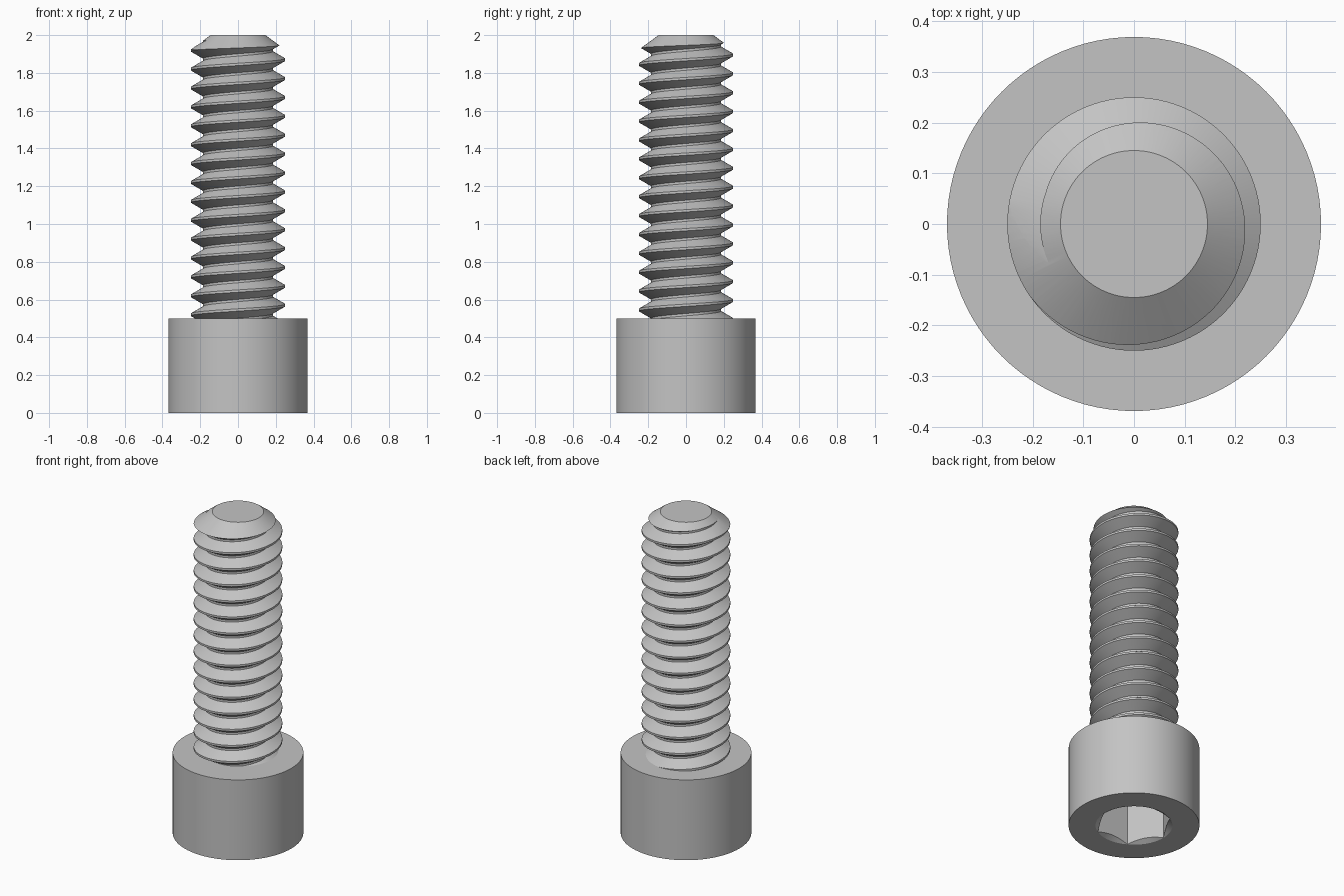
import bpy
import bmesh
from math import cos, sin, pi, tan, radians

default = bpy.data.objects.get("Cube")
if default:
    bpy.data.objects.remove(default, do_unlink=True)

HEAD_R, HEAD_H = 0.369, 0.5
CREST_R, ROOT_R, PITCH = 0.25, 0.185, 0.1
TIP_R, LENGTH, TIP_SLOPE = 0.145, 2.0, 0.73
HEX_R, SOCKET_DEPTH = 0.2165, 0.25
SEGMENTS = 96

steel = bpy.data.materials.new("plain grey steel")
steel.use_nodes = True
grey = (0.55, 0.55, 0.55, 1)
steel.diffuse_color = grey
steel.node_tree.nodes["Principled BSDF"].inputs["Base Color"].default_value = grey


def finish(bm, name):
    bmesh.ops.recalc_face_normals(bm, faces=bm.faces)
    mesh = bpy.data.meshes.new(name)
    bm.to_mesh(mesh)
    bm.free()
    mesh.materials.append(steel)
    obj = bpy.data.objects.new(name, mesh)
    bpy.context.collection.objects.link(obj)
    return obj


def lathe(name, profile, sides=SEGMENTS):
    """Closed solid of revolution from (radius, height) points."""
    bm = bmesh.new()
    rings = [[bm.verts.new((r * cos(2 * pi * i / sides), r * sin(2 * pi * i / sides), z))
              for i in range(sides)] for r, z in profile]
    for low, high in zip(rings, rings[1:]):
        for i in range(sides):
            j = (i + 1) % sides
            bm.faces.new((low[i], low[j], high[j], high[i]))
    bm.faces.new(rings[0])
    bm.faces.new(rings[-1])
    return finish(bm, name)


def select_only(obj):
    bpy.ops.object.select_all(action='DESELECT')
    obj.select_set(True)
    bpy.context.view_layer.objects.active = obj


def boolean(obj, cutter, operation):
    select_only(obj)
    cutter.hide_render = True
    mod = obj.modifiers.new("cut", 'BOOLEAN')
    mod.operation = operation
    mod.solver = 'EXACT'
    mod.object = cutter
    bpy.ops.object.modifier_apply(modifier=mod.name)
    bpy.data.objects.remove(cutter, do_unlink=True)


def helical_thread(name, z_start, turns, z_low, z_high):
    """Right-handed ridge swept around z, trimmed flat at both ends."""
    half_crest = PITCH / 16
    half_base = half_crest + (CREST_R - ROOT_R) * tan(radians(30))
    section = [(ROOT_R, -half_base), (CREST_R, -half_crest), (CREST_R, half_crest),
               (ROOT_R, half_base), (ROOT_R, PITCH - half_base)]
    bm = bmesh.new()
    previous = None
    for i in range(turns * SEGMENTS + 1):
        a = 2 * pi * i / SEGMENTS
        rise = z_start + PITCH * i / SEGMENTS
        row = [bm.verts.new((r * cos(a), r * sin(a), rise + dz)) for r, dz in section]
        if previous:
            for k in range(len(row) - 1):
                bm.faces.new((previous[k], row[k], row[k + 1], previous[k + 1]))
        previous = row
    bmesh.ops.remove_doubles(bm, verts=bm.verts, dist=1e-5)
    for z, direction in ((z_low, -1), (z_high, 1)):
        bmesh.ops.bisect_plane(bm, geom=bm.verts[:] + bm.edges[:] + bm.faces[:],
                               plane_co=(0, 0, z), plane_no=(0, 0, direction),
                               clear_outer=True)
    bmesh.ops.holes_fill(bm, edges=[e for e in bm.edges if e.is_boundary], sides=0)
    return finish(bm, name)


# Cylindrical head with a hexagonal socket and a shallow countersink
head = lathe("head", [(HEAD_R, 0), (HEAD_R, HEAD_H)])
boolean(head, lathe("socket_cutter", [(HEX_R, -0.1), (HEX_R, SOCKET_DEPTH)], 6), 'DIFFERENCE')
boolean(head, lathe("countersink_cutter", [(0.232, -0.01), (0.158, 0.04)]), 'DIFFERENCE')

# Threaded shank, its tip trimmed by a conical envelope
shank = helical_thread("threaded_shank", 0.37, 19, HEAD_H - 0.01, LENGTH + 0.05)
wide = CREST_R + 0.02
shoulder = LENGTH - (wide - TIP_R) * TIP_SLOPE
boolean(shank, lathe("tip_envelope", [(wide, 0.4), (wide, shoulder), (TIP_R, LENGTH)]),
        'INTERSECT')

# Smooth curved surfaces, crisp edges
for part in (head, shank):
    select_only(part)
    bpy.ops.object.shade_smooth_by_angle(angle=radians(30))
